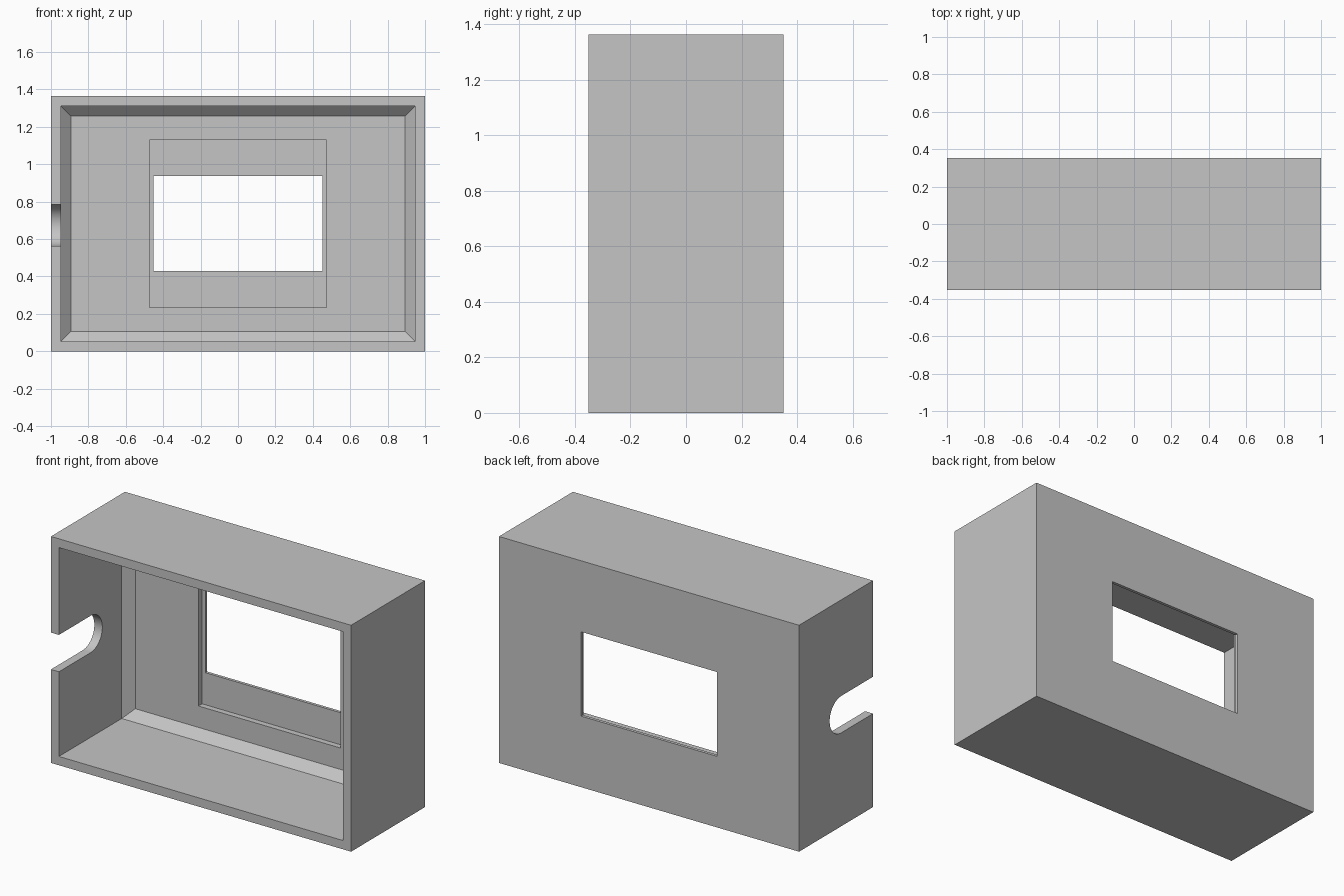
import bpy, bmesh, math
from mathutils import Vector

cube = bpy.data.objects.get("Cube")
if cube:
    bpy.data.objects.remove(cube, do_unlink=True)

GREY = (0.56, 0.56, 0.56, 1.0)
mat = bpy.data.materials.new("plain grey")
mat.use_nodes = True
mat.diffuse_color = GREY
mat.node_tree.nodes["Principled BSDF"].inputs["Base Color"].default_value = GREY

W, D, H = 1.0, 0.352, 1.364     # half width, half depth, height
MID = H / 2
WALL = 0.053
BACK = D - WALL                 # inner face of the back panel


def loft(name, rings):
    """Closed solid through a series of matching point rings."""
    bm = bmesh.new()
    loops = [[bm.verts.new(p) for p in ring] for ring in rings]
    n = len(loops[0])
    for a, b in zip(loops, loops[1:]):
        for i in range(n):
            j = (i + 1) % n
            bm.faces.new((a[i], a[j], b[j], b[i]))
    bm.faces.new(loops[0])
    bm.faces.new(loops[-1])
    bmesh.ops.recalc_face_normals(bm, faces=bm.faces)
    mesh = bpy.data.meshes.new(name)
    bm.to_mesh(mesh)
    bm.free()
    mesh.materials.append(mat)
    obj = bpy.data.objects.new(name, mesh)
    bpy.context.collection.objects.link(obj)
    return obj


def rect(hx, hz, y):
    """Rectangle across the case, centred on its middle height."""
    return [Vector((sx * hx, y, MID + sz * hz))
            for sx, sz in ((-1, -1), (1, -1), (1, 1), (-1, 1))]


# Outer block
case = loft("case_shell", [rect(W, MID, -D), rect(W, MID, D)])

# Open-front cavity, chamfered where it meets the back panel
ix, iz = W - WALL, MID - WALL
cavity = loft("cavity_cutter", [
    rect(ix, iz, -D - 0.1),
    rect(ix, iz, BACK - WALL),
    rect(ix - WALL, iz - WALL, BACK)])

# Shallow pocket and through window in the back panel
pocket = loft("pocket_cutter", [rect(0.473, 0.447, BACK - 0.03), rect(0.473, 0.447, 0.334)])
window = loft("window_cutter", [rect(0.452, 0.254, BACK - 0.05), rect(0.452, 0.254, D + 0.1)])

# Round-ended cable slot in the side wall, open to the front
R, SLOT_Y, SLOT_Z, STEPS = 0.111, -0.05, 0.674, 32
profile = [(-D - 0.1, SLOT_Z - R)]
for i in range(STEPS + 1):
    a = -math.pi / 2 + math.pi * i / STEPS
    profile.append((SLOT_Y + R * math.cos(a), SLOT_Z + R * math.sin(a)))
profile.append((-D - 0.1, SLOT_Z + R))
slot = loft("slot_cutter", [[Vector((x, y, z)) for y, z in profile]
                            for x in (-W - 0.1, -W + 0.1)])

# Cut everything out of the block
bpy.context.view_layer.objects.active = case
for cutter in (cavity, pocket, window, slot):
    mod = case.modifiers.new(cutter.name, 'BOOLEAN')
    mod.operation = 'DIFFERENCE'
    mod.solver = 'EXACT'
    mod.object = cutter
    bpy.ops.object.modifier_apply(modifier=mod.name)
    bpy.data.objects.remove(cutter, do_unlink=True)

# Smooth only the slot's curve
bpy.ops.object.select_all(action='DESELECT')
case.select_set(True)
bpy.ops.object.shade_smooth_by_angle(angle=math.radians(30))
